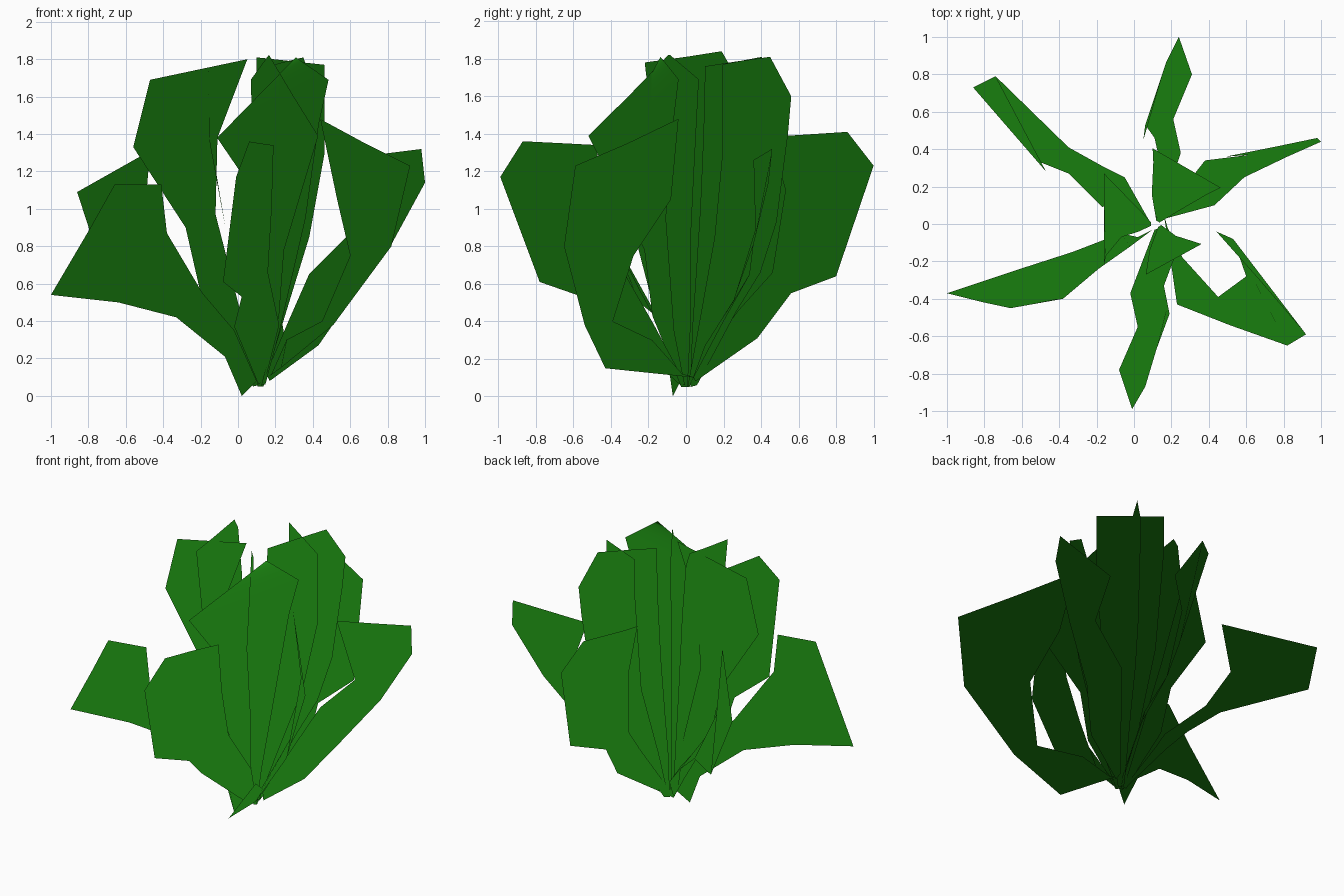
import bpy
from math import cos, sin, radians

green = bpy.data.materials.new("leaf_green")
green.diffuse_color = (0.01, 0.22, 0.005, 1)


def strip(name, pairs):
    """Leaf card: quads between matching points on its two edges, normals up."""
    verts = [p for pair in pairs for p in pair]
    faces = [(2*i, 2*i + 1, 2*i + 3, 2*i + 2) for i in range(len(pairs) - 1)]
    mesh = bpy.data.meshes.new(name)
    mesh.from_pydata(verts, [], faces)
    mesh.materials.append(green)
    mesh.polygons.foreach_set("use_smooth", [True] * len(faces))
    # slightly toward the front and right, so upright cards shade evenly
    mesh.normals_split_custom_set_from_vertices([(.03, -.03, 1)] * len(verts))
    obj = bpy.data.objects.new(name, mesh)
    bpy.context.collection.objects.link(obj)


def spreading(name, lower, upper):
    """Outer leaf from its lower and upper edges, base to tip."""
    strip(name, list(zip(lower, upper)))


def upright(name, base, angle, offset, rows, bend=0.7):
    """Inner leaf in a vertical plane; rows are (left, z, right, z)."""
    c, s = cos(radians(angle)), sin(radians(angle))

    def pt(t, z):
        o = offset * min(1, z / bend)
        return (base[0] + t*c - o*s, base[1] + t*s + o*c, z)
    strip(name, [(pt(a, za), pt(b, zb)) for a, za, b, zb in rows])


# Outer spreading leaves
spreading("back_leaf",
          [(.14, .05, .08), (.25, .38, .31), (.21, .56, .55), (.31, .80, .64), (.24, 1.0, 1.23)],
          [(.12, .03, .12), (.15, .28, .46), (.11, .46, .66), (.06, .53, 1.10), (.17, .86, 1.41)])
strip("back_leaf_top", [((.06, .53, 1.10), (.17, .86, 1.41)), ((.05, .45, 1.39), (.08, .55, 1.39))])

spreading("back_left_leaf",
          [(.08, .02, .06), (-.05, .25, .28), (-.17, .31, .42), (-.35, .41, .58), (-.74, .79, .72)],
          [(.06, .0, .10), (-.06, .14, .35), (-.17, .09, .50), (-.35, .27, .69), (-.50, .33, .96)])
strip("back_left_leaf_tip", [((-.74, .79, .72), (-.50, .33, .96)), ((-.86, .73, 1.09), (-.47, .28, 1.31))])

spreading("left_leaf",
          [(.02, -.07, 0), (-.07, -.05, .21), (-.33, -.15, .42), (-.64, -.25, .50), (-1, -.37, .54)],
          [(.10, -.03, .08), (-.02, -.12, .35), (-.19, -.24, .55), (-.38, -.40, .87), (-.80, -.42, .88)])
strip("left_leaf_tip", [((-.38, -.40, .87), (-.80, -.42, .88)), ((-.41, -.40, 1.13), (-.66, -.45, 1.13))])

spreading("front_leaf",
          [(.11, -.03, .06), (-.02, -.37, .37), (.02, -.55, .53), (-.08, -.78, .61), (-.01, -.99, 1.17)],
          [(.15, -.02, .10), (.22, -.17, .38), (.16, -.33, .66), (.18, -.43, 1.0), (.06, -.87, 1.36)])
strip("front_leaf_top", [((.18, -.43, 1.0), (.06, -.87, 1.36)), ((.19, -.48, 1.34), (.12, -.67, 1.35))])

spreading("right_leaf",
          [(.17, .03, .08), (.43, .10, .27), (.59, .25, .50), (.82, .36, .81), (1, .44, 1.14)],
          [(.15, .05, .12), (.27, .20, .40), (.38, .34, .65), (.62, .37, .89), (.98, .46, 1.32)])
strip("right_leaf_top", [((.62, .37, .89), (.98, .46, 1.32)), ((.49, .36, 1.26), (.74, .41, 1.29))])

spreading("front_right_leaf",
          [(.16, .05, .10), (.23, -.43, .15), (.51, -.54, .38), (.82, -.65, .80), (.92, -.59, 1.23)],
          [(.18, -.02, .12), (.26, -.18, .30), (.45, -.39, .40), (.60, -.28, .75), (.53, -.08, 1.05)])
strip("front_right_leaf_tip", [((.92, -.59, 1.23), (.53, -.08, 1.05)), ((.68, -.31, 1.35), (.44, -.04, 1.48))])

# Inner upright leaves
upright("inner_left_leaf", (0, .02), 0, 0,
        [(.08, .05, .12, .06), (0, .20, .05, .30), (-.20, .55, -.05, .70),
         (-.28, .90, -.12, .97), (-.56, 1.33, -.11, 1.38), (-.47, 1.69, .05, 1.80)])
upright("inner_front_leaf", (.12, 0), 28.8, -.21,
        [(0, .06, .02, .06), (-.10, .35, .06, .35), (-.18, .85, .16, .95),
         (-.24, 1.20, .24, 1.45), (-.38, 1.38, .30, 1.69), (.10, 1.81, .10, 1.81)])
upright("inner_front_right_leaf", (.11, 0), -58.5, 0,
        [(-.01, .05, .03, .05), (-.03, .40, .21, .43), (-.03, .85, .26, .78),
         (-.05, 1.20, .61, 1.39), (-.08, 1.69, .36, 1.60), (.10, 1.82, .11, 1.82)])
upright("inner_back_left_leaf", (.1, 0), 90, .26,
        [(-.01, .05, .01, .05), (-.04, .40, .08, .40), (-.07, .90, .18, .93),
         (-.17, 1.35, .27, 1.45), (-.22, 1.78, .23, 1.77), (0, 1.81, .19, 1.84)], 1.4)
upright("inner_back_right_leaf", (.12, .05), 60, 0,
        [(-.03, .05, .01, .06), (-.02, .35, .25, .45), (.0, .60, .40, .66),
         (.03, 1.0, .50, .93), (.05, 1.40, .57, 1.40), (.06, 1.76, .59, 1.60), (.25, 1.785, .46, 1.81)])
upright("inner_back_leaf", (.12, 0), -30, .34,
        [(-.01, .05, .01, .05), (-.10, .40, .07, .40), (-.18, .90, .15, .85),
         (-.22, 1.55, .20, 1.30), (-.22, 1.81, .20, 1.77)], 1.1)
